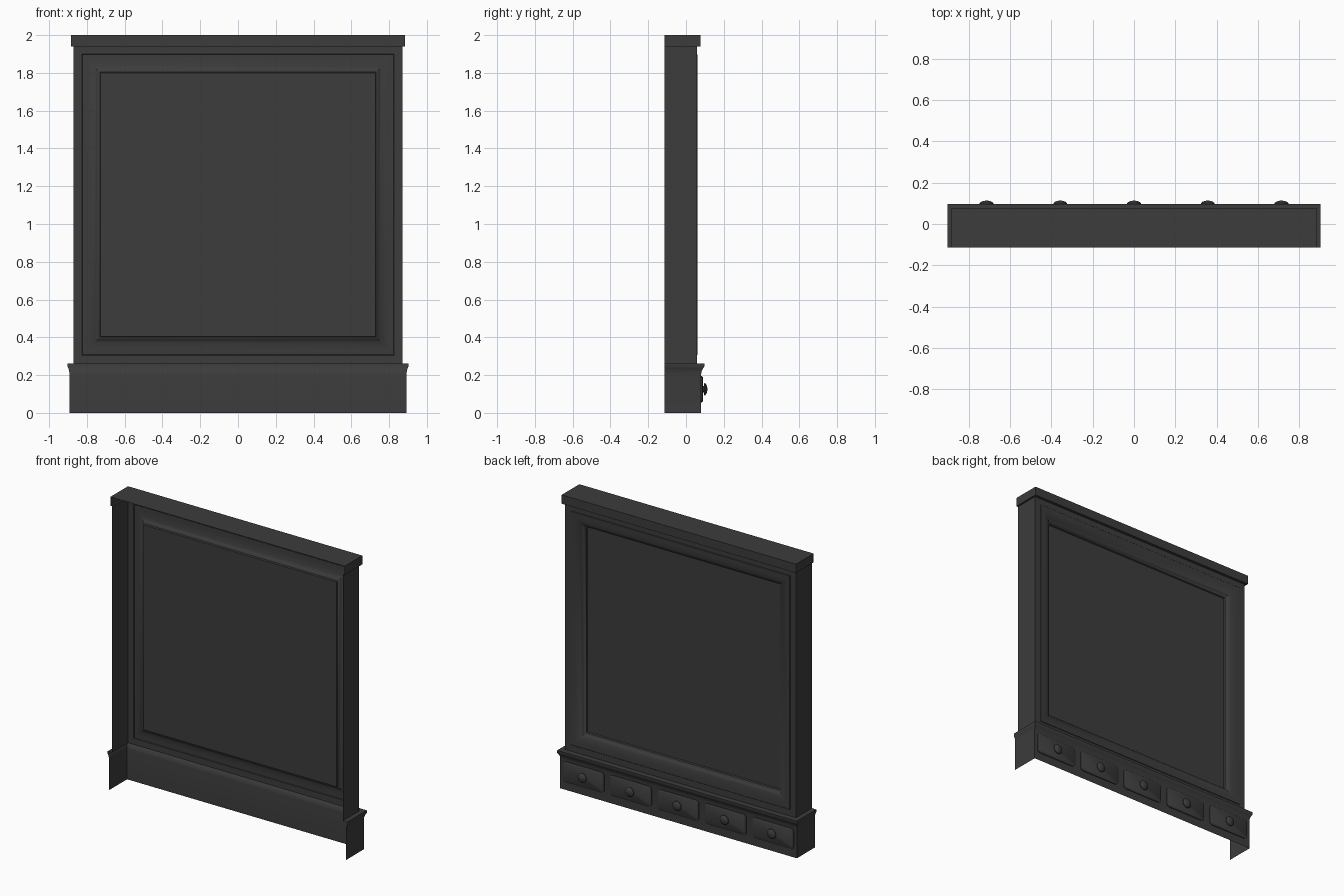
import bpy, bmesh, math

cube = bpy.data.objects.get("Cube")
if cube:
    bpy.data.objects.remove(cube, do_unlink=True)

# One dark painted finish
paint = bpy.data.materials.new("charcoal_paint")
paint.use_nodes = True
colour = (0.045, 0.045, 0.045, 1)
paint.diffuse_color = colour
bsdf = paint.node_tree.nodes["Principled BSDF"]
bsdf.inputs["Base Color"].default_value = colour
bsdf.inputs["Roughness"].default_value = 0.8

OPEN_Y = -0.113          # open edge of the shell
WALL_W, WALL_Y = 0.87, 0.058
WALL_LO, WALL_HI = 0.262, 1.94


def loft(name, rings, closed=True, cap=False, skip=()):
    """Skin a list of equal-length point rings into one sheet."""
    bm = bmesh.new()
    rows = [[bm.verts.new(p) for p in ring] for ring in rings]
    n = len(rows[0])
    for a, b in zip(rows, rows[1:]):
        for i in range(n if closed else n - 1):
            if i not in skip:
                j = (i + 1) % n
                bm.faces.new((a[i], a[j], b[j], b[i]))
    if cap:
        bm.faces.new(rows[-1])
    mesh = bpy.data.meshes.new(name)
    bm.to_mesh(mesh)
    bm.free()
    mesh.materials.append(paint)
    obj = bpy.data.objects.new(name, mesh)
    bpy.context.collection.objects.link(obj)
    bpy.ops.object.select_all(action='DESELECT')
    obj.select_set(True)
    bpy.context.view_layer.objects.active = obj
    bpy.ops.object.shade_smooth_by_angle(angle=math.radians(35))
    return obj


def u_ring(w, y, z):
    """Three-sided outline, open towards the front."""
    return [(w, OPEN_Y, z), (w, y, z), (-w, y, z), (-w, OPEN_Y, z)]


def rect_ring(w, lo, hi, y):
    return [(w, y, lo), (-w, y, lo), (-w, y, hi), (w, y, hi)]


def rounded_ring(cx, cz, w, h, r, y, steps=4):
    """Rounded rectangle, counter-clockwise as seen from the back."""
    pts = []
    for k, (sx, sz) in enumerate([(1, 1), (-1, 1), (-1, -1), (1, -1)]):
        for s in range(steps + 1):
            a = (k + s / steps) * math.pi / 2
            u = sx * (w - r) + r * math.cos(a)
            v = sz * (h - r) + r * math.sin(a)
            pts.append((cx - u, y, cz + v))
    return pts


def round_ring(cx, cz, r, y, sides=12):
    return [(cx - r * math.cos(t), y, cz + r * math.sin(t))
            for t in (i * math.tau / sides for i in range(sides))]


# Base skirt with a flared moulding on top
base = [(0.892, 0.080, 0), (0.892, 0.080, 0.205), (0.894, 0.083, 0.222),
        (0.898, 0.090, 0.235), (0.903, 0.097, 0.245), (0.903, 0.097, WALL_LO),
        (WALL_W, WALL_Y, WALL_LO)]
loft("base_skirt", [u_ring(*p) for p in base], closed=False)

# Side walls
loft("side_walls", [u_ring(WALL_W, WALL_Y, z) for z in (WALL_LO, WALL_HI)],
     closed=False, skip=(1,))

# Framed panel: flat border, rounded moulding, small step, recessed field
field_w, field_lo, field_hi = 0.727, 0.405, 1.80
moulding = [(0.100, WALL_Y), (0.097, 0.061), (0.070, 0.060), (0.050, 0.056),
            (0.032, 0.049), (0.018, 0.040), (0.008, 0.030), (0.004, 0.029),
            (0, 0.020)]
rings = [rect_ring(WALL_W, WALL_LO, WALL_HI, WALL_Y)]
rings += [rect_ring(field_w + d, field_lo - d, field_hi + d, y) for d, y in moulding]
loft("framed_panel", rings, cap=True)

# Top cap
cap = [(WALL_W, WALL_Y, WALL_HI), (0.883, 0.077, WALL_HI), (0.883, 0.077, 2)]
loft("top_cap", [u_ring(*p) for p in cap], closed=False, cap=True)

# Row of drawers with turned knobs
plate = [(0, 0.080), (0, 0.085), (0.008, 0.090)]
knob = [(0.018, 0.089), (0.016, 0.095), (0.033, 0.097), (0.033, 0.101),
        (0.026, 0.107), (0.014, 0.112), (0.004, 0.113)]
for i in range(5):
    x, z = (i - 2) * 0.357, 0.125
    loft(f"drawer_front_{i + 1}",
         [rounded_ring(x, z, 0.155 - d, 0.07 - d, 0.022 - d, y) for d, y in plate],
         cap=True)
    loft(f"drawer_knob_{i + 1}", [round_ring(x, z, r, y) for r, y in knob], cap=True)
